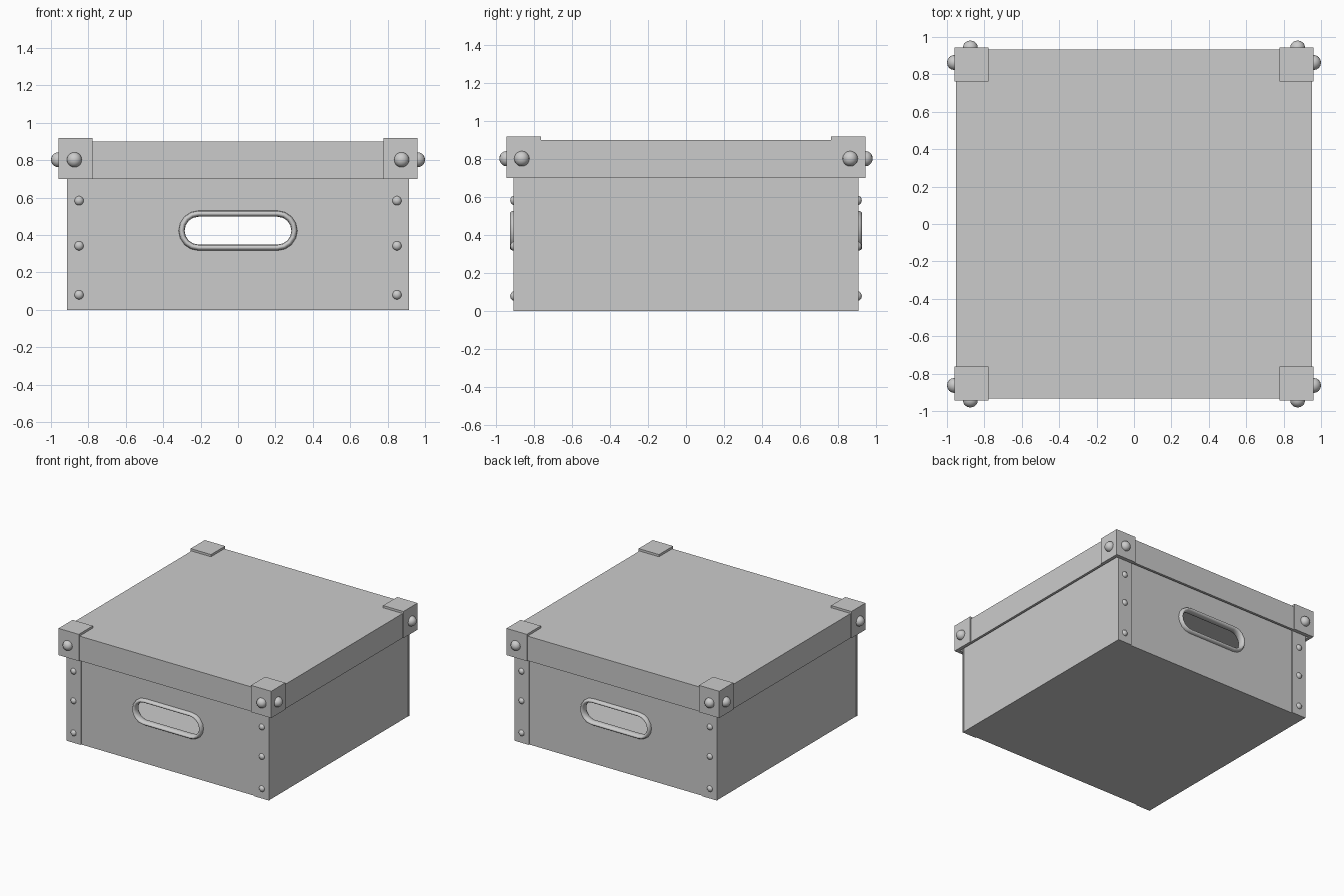
import bpy, bmesh, math
from mathutils import Matrix, Vector

if "Cube" in bpy.data.objects:
    bpy.data.objects.remove(bpy.data.objects["Cube"], do_unlink=True)

grey = bpy.data.materials.new("plain grey")
grey.use_nodes = True
grey.diffuse_color = (0.6, 0.6, 0.6, 1)
grey.node_tree.nodes["Principled BSDF"].inputs["Base Color"].default_value = (0.6, 0.6, 0.6, 1)


def add_object(name, bm):
    mesh = bpy.data.meshes.new(name)
    bm.to_mesh(mesh)
    bm.free()
    mesh.materials.append(grey)
    obj = bpy.data.objects.new(name, mesh)
    bpy.context.collection.objects.link(obj)
    return obj


def box(name, low, high, open_sides=(), wall=0):
    """Box between two corners; faces pointing along open_sides are removed."""
    low, high = Vector(low), Vector(high)
    bm = bmesh.new()
    bmesh.ops.create_cube(bm, size=1)
    for v in bm.verts:
        v.co = (low + high) / 2 + v.co * (high - low)
    bm.normal_update()
    gone = [f for f in bm.faces if any(f.normal.dot(Vector(s)) > 0.9 for s in open_sides)]
    bmesh.ops.delete(bm, geom=gone, context="FACES")
    obj = add_object(name, bm)
    if wall:
        mod = obj.modifiers.new("wall", "SOLIDIFY")
        mod.thickness = wall
        mod.offset = -1
        mod.use_even_offset = True
    return obj


def rivet(name, centre, radius, axis, depth):
    """Ball squashed along one axis."""
    bm = bmesh.new()
    bmesh.ops.create_uvsphere(bm, u_segments=16, v_segments=10, radius=radius)
    size = [1, 1, 1]
    size[axis] = depth / radius
    bm.transform(Matrix.Translation(centre) @ Matrix.Diagonal((*size, 1)))
    for f in bm.faces:
        f.smooth = True
    return add_object(name, bm)


def slot_outline(half_width, radius, steps=8):
    """Points round a slot with semicircular ends, in x and z."""
    points = []
    for side, start in ((1, -90), (-1, 90)):
        for i in range(steps + 1):
            a = math.radians(start + 180 * i / steps)
            points.append((side * (half_width - radius) + radius * math.cos(a),
                           radius * math.sin(a)))
    return points


HANDLE_Z = 0.423
WALL_Y = 0.898

# Open box with a hand hole through the front and back walls
body = box("box_body", (-0.911, -WALL_Y, 0), (0.911, WALL_Y, 0.86), [(0, 0, 1)], 0.02)
bm = bmesh.new()
face = bm.faces.new([bm.verts.new((x, -1.2, z + HANDLE_Z)) for x, z in slot_outline(0.303, 0.09)])
push = bmesh.ops.extrude_face_region(bm, geom=[face])
for v in push["geom"]:
    if isinstance(v, bmesh.types.BMVert):
        v.co.y = 1.2
bmesh.ops.recalc_face_normals(bm, faces=bm.faces)
cutter = add_object("hand_hole_cutter", bm)
cutter.hide_render = True
cut = body.modifiers.new("hand holes", "BOOLEAN")
cut.operation = "DIFFERENCE"
cut.object = cutter
cut.solver = "EXACT"
depsgraph = bpy.context.evaluated_depsgraph_get()
cut_mesh = bpy.data.meshes.new_from_object(body.evaluated_get(depsgraph))
body.modifiers.clear()
body.data = cut_mesh
bpy.data.objects.remove(cutter, do_unlink=True)

# Lid
box("lid", (-0.953, -0.933, 0.70), (0.953, 0.933, 0.90), [(0, 0, -1)], 0.02)

for sy, end in ((-1, "front"), (1, "back")):
    # Rounded grommet lining the hand hole
    bm = bmesh.new()
    rings = []
    for i in range(10):
        a = math.tau * i / 10
        grow = 0.0165 * math.cos(a)
        y = sy * (WALL_Y - 0.005 + 0.033 * math.sin(a))
        rings.append([bm.verts.new((x, y, z + HANDLE_Z))
                      for x, z in slot_outline(0.302 + grow, 0.091 + grow)])
    n = len(rings[0])
    for i in range(10):
        a, b = rings[i], rings[(i + 1) % 10]
        for j in range(n):
            k = (j + 1) % n
            bm.faces.new((a[j], a[k], b[k], b[j])).smooth = True
    bmesh.ops.recalc_face_normals(bm, faces=bm.faces)
    add_object(end + "_handle_grommet", bm)

    for sx, side in ((-1, "right"), (1, "left")):
        tag = end + "_" + side
        # Riveted strip on the box edge
        xs = sorted((sx * 0.784, sx * 0.913))
        ys = sorted((sy * (WALL_Y - 0.005), sy * 0.906))
        box(tag + "_strip", (xs[0], ys[0], 0), (xs[1], ys[1], 0.85))
        for i, z in enumerate((0.08, 0.342, 0.583)):
            rivet(f"{tag}_strip_rivet_{i + 1}", (sx * 0.85, sy * 0.902, z), 0.025, 1, 0.022)

        # Corner cap on the lid, made of three plates
        xs = sorted((sx * 0.777, sx * 0.96))
        ys = sorted((sy * 0.761, sy * 0.943))
        box(tag + "_corner_cap", (xs[0], ys[0], 0.70), (xs[1], ys[1], 0.918),
            [(0, 0, -1), (-sx, 0, 0), (0, -sy, 0)], 0.018)
        rivet(tag + "_cap_end_rivet", (sx * 0.875, sy * 0.943, 0.802), 0.04, 1, 0.038)
        rivet(tag + "_cap_side_rivet", (sx * 0.96, sy * 0.863, 0.802), 0.04, 0, 0.04)
